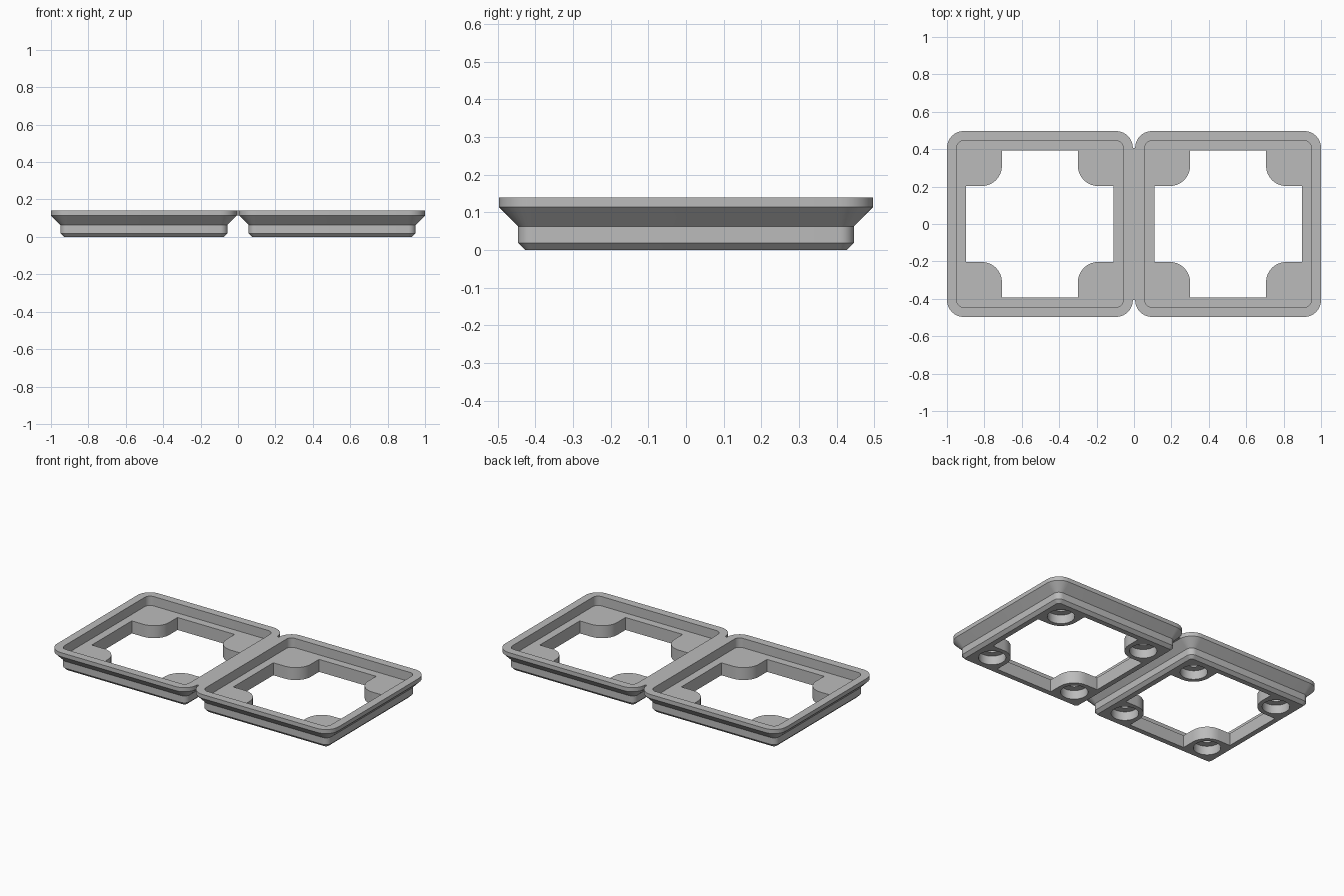
import bpy
import bmesh
from math import cos, sin, pi

old = bpy.data.objects.get("Cube")
if old:
    bpy.data.objects.remove(old, do_unlink=True)

grey = bpy.data.materials.new("plain grey")
grey.use_nodes = True
COLOUR = (0.50, 0.50, 0.50, 1)
grey.diffuse_color = COLOUR
grey.node_tree.nodes["Principled BSDF"].inputs["Base Color"].default_value = COLOUR

HALF, MID, FOOT = 0.497, 0.446, 0.427   # half widths of the stepped profile
TOP, FLOOR = 0.14, 0.08
PITCH = 0.503                           # centre of each tray
HOLE = 0.311                            # offset of the foot recesses
PAD = 0.108                             # radius of the corner pads


def arc(cx, cy, r, start, end, steps=8):
    return [(cx + r * cos(start + (end - start) * i / steps),
             cy + r * sin(start + (end - start) * i / steps))
            for i in range(steps + 1)]


def four_turns(quarter):
    """Repeat a quarter outline around the centre."""
    points = []
    for _ in range(4):
        points += quarter
        quarter = [(-y, x) for x, y in quarter]
    return points


def rounded_square(half, radius):
    c = half - radius
    return four_turns(arc(c, c, radius, 0, pi / 2))


def loft(bm, rings):
    """Skin a stack of (outline, z) rings and close both ends."""
    loops = [[bm.verts.new((x, y, z)) for x, y in pts] for pts, z in rings]
    for a, b in zip(loops, loops[1:]):
        n = len(a)
        for i in range(n):
            j = (i + 1) % n
            bm.faces.new((a[i], a[j], b[j], b[i]))
    bm.faces.new(loops[0][::-1])
    bm.faces.new(loops[-1])


def finish(name, bm):
    bmesh.ops.recalc_face_normals(bm, faces=bm.faces)
    mesh = bpy.data.meshes.new(name)
    bm.to_mesh(mesh)
    bm.free()
    mesh.materials.append(grey)
    obj = bpy.data.objects.new(name, mesh)
    bpy.context.collection.objects.link(obj)
    return obj


# Stepped tray shell with a shallow cavity
bm = bmesh.new()
loft(bm, [(rounded_square(FOOT, 0.019), 0),
          (rounded_square(MID, 0.038), 0.019),
          (rounded_square(MID, 0.038), 0.063),
          (rounded_square(HALF, 0.09), 0.114),
          (rounded_square(HALF, 0.09), TOP),
          (rounded_square(MID - 0.001, 0.037), TOP),
          (rounded_square(MID - 0.001, 0.037), FLOOR)])
tray = finish("right_tray", bm)

# Cutter: central opening that leaves four rounded corner pads
bm = bmesh.new()
edge, inner = 0.394, HOLE - PAD
opening = four_turns([(edge, inner)]
                     + arc(HOLE, HOLE, PAD, 1.5 * pi, pi)
                     + [(inner, edge)])
loft(bm, [(opening, -0.1), (opening, 0.3)])

# Cutter: round recess under each pad, with a smaller step in its ceiling
for sx in (-1, 1):
    for sy in (-1, 1):
        wide, narrow = (arc(sx * HOLE, sy * HOLE, r, 0, 2 * pi, 32)[:-1]
                        for r in (0.08, 0.036))
        loft(bm, [(wide, -0.1), (wide, 0.057), (narrow, 0.057), (narrow, 0.068)])
cutter = finish("cutter", bm)
cutter.hide_render = True

cut = tray.modifiers.new("openings", 'BOOLEAN')
cut.operation = 'DIFFERENCE'
cut.solver = 'EXACT'
cut.object = cutter
bpy.ops.object.select_all(action='DESELECT')
bpy.context.view_layer.objects.active = tray
tray.select_set(True)
bpy.ops.object.modifier_apply(modifier=cut.name)
bpy.data.objects.remove(cutter, do_unlink=True)
bpy.ops.object.shade_smooth_by_angle(angle=0.5)

# Two identical trays side by side
twin = tray.copy()
twin.name = "left_tray"
bpy.context.collection.objects.link(twin)
tray.location.x = -PITCH
twin.location.x = PITCH

# Narrow strip joining the two rims
bm = bmesh.new()
gap, reach = PITCH - HALF, HALF - 0.09
strip = [(-gap, -reach), (gap, -reach), (gap, reach), (-gap, reach)]
loft(bm, [(strip, 0.114), (strip, TOP)])
finish("joining_strip", bm)
